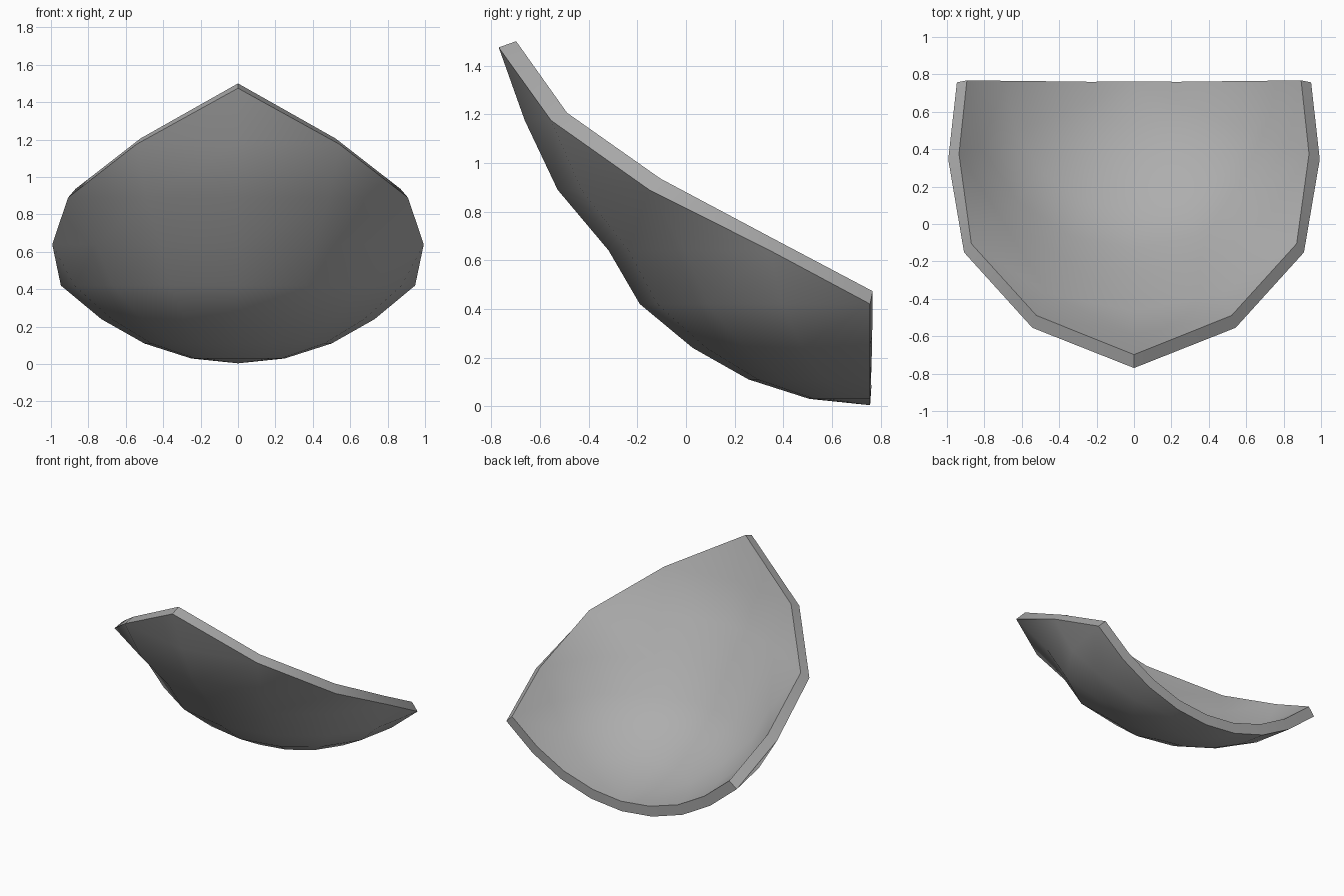
import bpy, bmesh, math

if "Cube" in bpy.data.objects:
    bpy.data.objects.remove(bpy.data.objects["Cube"])

# Radius and height of each ring of the bowl, from its bottom pole to its tip
RINGS = [(0.25, 0.03), (0.5, 0.11), (0.73, 0.24), (0.947, 0.42),
         (1.075, 0.64), (1.285, 0.89), (1.42, 1.175), (1.527, 1.475)]
AXIS_Y = 0.757
STEP = math.radians(22.5)

grey = bpy.data.materials.new("grey")
grey.diffuse_color = (0.42, 0.42, 0.42, 1)
grey.use_nodes = True
grey.node_tree.nodes["Principled BSDF"].inputs["Base Color"].default_value = grey.diffuse_color

# Outer skin: half-circle rings below, narrowing by one segment per ring to the tip
bm = bmesh.new()
pole = bm.verts.new((0, AXIS_Y, 0.004))
grid = []
for k, (r, z) in enumerate(RINGS):
    half = min(4, 7 - k)
    grid.append({j: bm.verts.new((r * math.sin(j * STEP),
                                  AXIS_Y - r * math.cos(j * STEP), z))
                 for j in range(-half, half + 1)})
for j in range(-4, 4):
    bm.faces.new((pole, grid[0][j + 1], grid[0][j])[::-1])
for low, high in zip(grid, grid[1:]):
    for j in range(-4, 4):
        if j in low and j + 1 in low:
            corners = [low[j], low[j + 1]]
            corners += [high[i] for i in (j + 1, j) if i in high]
            if len(corners) > 2:
                bm.faces.new(corners)
# Keep every face pointing out of the bowl
for f in bm.faces:
    out = f.calc_center_median()
    out.y -= AXIS_Y
    out.z -= 1.5
    f.normal_update()
    if f.normal.dot(out) < 0:
        f.normal_flip()
mesh = bpy.data.meshes.new("curved_shell")
bm.to_mesh(mesh)
bm.free()
mesh.materials.append(grey)
shell = bpy.data.objects.new("curved_shell", mesh)
bpy.context.collection.objects.link(shell)

# Wall thickness grows inwards
wall = shell.modifiers.new("wall", 'SOLIDIFY')
wall.thickness = 0.076
wall.offset = -1
bpy.context.view_layer.objects.active = shell
shell.select_set(True)
bpy.ops.object.modifier_apply(modifier=wall.name)
bpy.ops.object.shade_smooth_by_angle(angle=math.radians(35))
